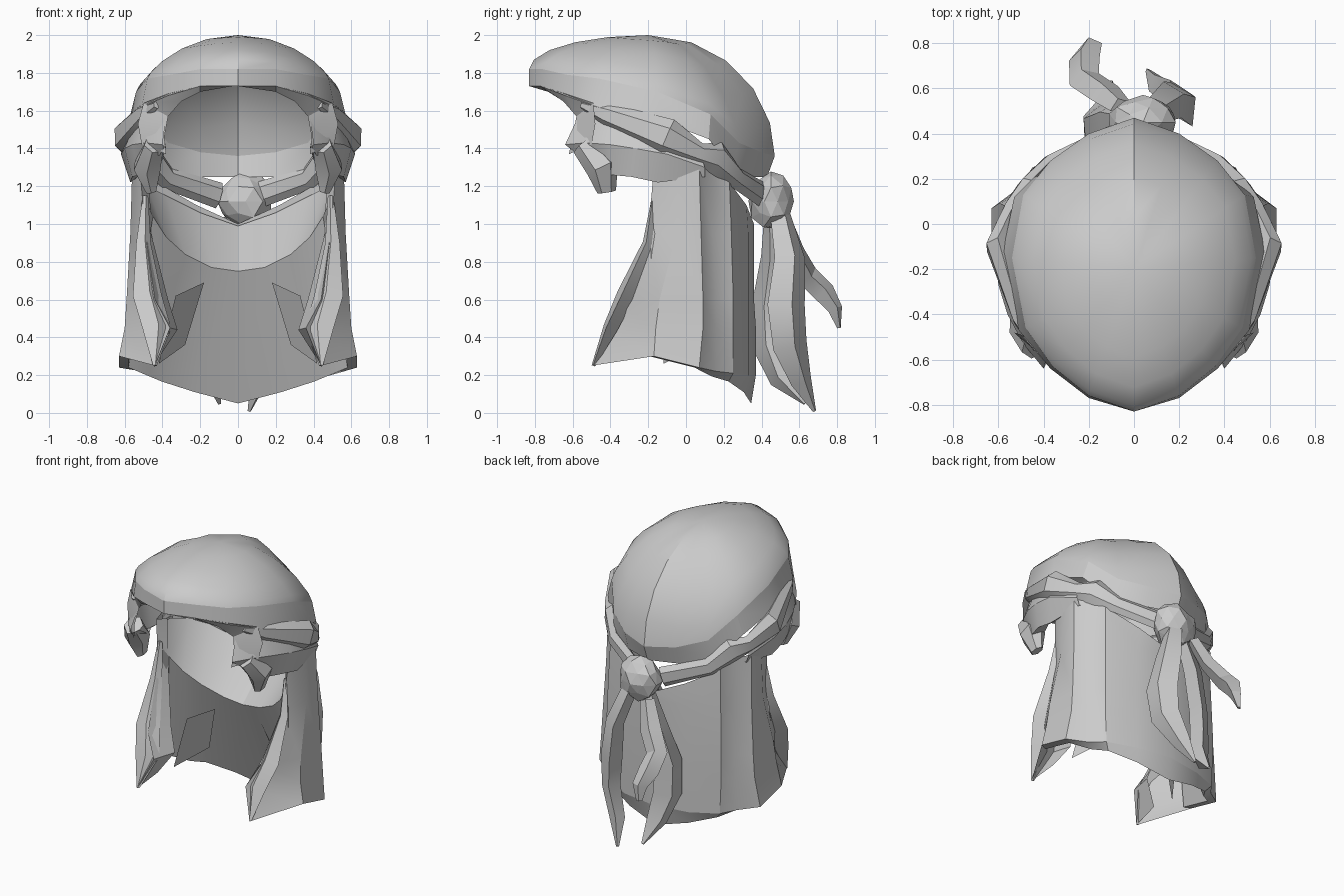
import bpy, bmesh, math
from mathutils import Vector

grey = bpy.data.materials.new("grey")
grey.diffuse_color = (0.6, 0.6, 0.6, 1)


def loft(name, rows, closed=False, caps=False, mirror=False):
    """Skin a list of equally long point rows; mirror adds the -x twin."""
    bm = bmesh.new()
    for s in ((1, -1) if mirror else (1,)):
        vs = [[bm.verts.new((p[0] * s, p[1], p[2])) for p in r] for r in rows]
        n = len(rows[0])
        for a, b in zip(vs, vs[1:]):
            for i in range(n if closed else n - 1):
                j = (i + 1) % n
                bm.faces.new((a[i], a[j], b[j], b[i]))
        if caps:
            bm.faces.new(vs[0])
            bm.faces.new(vs[-1])
    bmesh.ops.remove_doubles(bm, verts=bm.verts, dist=0.0005)
    bmesh.ops.recalc_face_normals(bm, faces=bm.faces)
    me = bpy.data.meshes.new(name)
    bm.to_mesh(me)
    bm.free()
    me.materials.append(grey)
    ob = bpy.data.objects.new(name, me)
    bpy.context.collection.objects.link(ob)
    return ob


def tube(name, path, sizes, axis, mirror=False, sides=6):
    """Angular roll along a path; sizes are (half width along axis, half depth)."""
    pts = [Vector(p) for p in path]
    rows = []
    for i, p in enumerate(pts):
        t = (pts[min(i + 1, len(pts) - 1)] - pts[max(i - 1, 0)]).normalized()
        u = Vector(axis)
        u = (u - t * u.dot(t)).normalized()
        v = t.cross(u)
        a, b = sizes[i]
        rows.append([p + u * a * math.cos(k * math.tau / sides) + v * b * math.sin(k * math.tau / sides)
                     for k in range(sides)])
    return loft(name, rows, True, True, mirror)


def both(row, ring=False):
    """Half row from front to back -> full row around the head."""
    twin = [(-x, y, z) for x, y, z in reversed(row[:-1])]
    return list(row) + (twin[:-1] if ring else twin)


# Cloth cap: a flattened elliptical dome above its lower edge
wide = [(0, -.83, 1.82), (.2, -.76, 1.82), (.36, -.63, 1.79), (.48, -.46, 1.77), (.54, -.15, 1.70),
        (.49, .13, 1.58), (.37, .28, 1.43), (.2, .40, 1.38), (0, .47, 1.36)]
dome = []
for deg in (0, 16, 34, 52, 70, 90):
    r, h = math.cos(math.radians(deg)), math.sin(math.radians(deg))
    dome.append(both([(x * r, -.2 + (y + .2) * r, z + (2 - z) * h ** (1 + 1.1 * x)) for x, y, z in wide], True))
loft("cap", dome, closed=True)

# Wide fold below the cap, bulging at the sides and turned in at the back
rim = [(0, -.83, 1.73), (.2, -.77, 1.73), (.37, -.64, 1.68), (.51, -.47, 1.62), (.58, -.12, 1.54),
       (.53, .12, 1.45), (.39, .25, 1.28), (.2, .36, 1.25), (0, .43, 1.25)]
loft("cap_fold", [both(wide, True), both(rim, True)], closed=True)

# Brow: arched front edge of the face opening
brow_in = [(.38, -.62, 1.37), (.39, -.6, 1.46), (.37, -.58, 1.57), (.30, -.65, 1.65), (.2, -.73, 1.70), (0, -.79, 1.735)]
brow_out = [(.51, -.5, 1.42), (.53, -.48, 1.53), (.50, -.49, 1.64), (.37, -.64, 1.69), (.2, -.77, 1.73), (0, -.83, 1.73)]
loft("brow", [both(brow_in), both(brow_out)])

# Long hair sheet in vertical folds, front edges to the back
hair = [
    [(.47, -.12, 1.3), (.52, -.17, 1.3), (.56, -.04, 1.3), (.56, .07, 1.3), (.48, .14, 1.28), (.43, .23, 1.22), (.22, .32, 1.1), (0, .36, 1.0)],
    [(.46, -.12, .95), (.49, -.2, .95), (.57, -.05, .95), (.57, .08, .95), (.48, .14, .95), (.44, .24, .95), (.24, .33, .95), (0, .36, .95)],
    [(.37, -.22, .6), (.44, -.38, .6), (.59, -.14, .6), (.59, .09, .6), (.49, .16, .6), (.45, .25, .6), (.25, .33, .6), (0, .36, .6)],
    [(.32, -.25, .44), (.36, -.43, .45), (.6, -.16, .45), (.6, .09, .45), (.5, .16, .45), (.45, .25, .45), (.25, .33, .45), (0, .37, .45)],
    [(.42, -.3, .29), (.44, -.5, .25), (.63, -.17, .30), (.63, .07, .24), (.51, .16, .22), (.44, .25, .21), (.25, .33, .2), (0, .37, .2)],
]
loft("long_hair", [both(r) for r in hair])

# Hem of the hair, turned in and dipping toward the back
hem = hair[-1][2:]
hem_low = [(x * .92, y - .025, z - .15 * max(0, 1 - x / .62)) for x, y, z in hem]
loft("hair_hem", [both(hem), both(hem_low)])

# Inner nape: shelf sloping forward from the knot to a curved ridge, then back to the hem
nape_top = [(.53, -.15, 1.25), (.53, .0, 1.24), (.48, .14, 1.2), (.38, .23, 1.15), (.2, .31, 1.06), (0, .34, .99)]
ridge = [(.49, -.18, 1.13), (.45, -.13, 1.04), (.38, -.07, .93), (.28, -.01, .84), (.14, .04, .77), (0, .05, .75)]
loft("nape_shelf", [both(nape_top), both(ridge)])
loft("nape_underside", [both(ridge), both(hem_low)])

# Inner flaps behind the front locks
loft("lock_flap", [[(.33, -.1, .62), (.18, .0, .69)], [(.42, -.12, .26), (.28, .08, .36)]], mirror=True)

# Front locks: a ridge along each front edge of the hair
tube("front_lock", [(.49, -.17, 1.15), (.5, -.2, .9), (.48, -.32, .62), (.43, -.4, .45), (.44, -.49, .25)],
     [(.015, .01), (.04, .03), (.08, .05), (.08, .04), (.01, .01)], (1, -.3, 0), True, 4)

# Twisted band running back to the knot
tube("band", [(.43, -.55, 1.63), (.5, -.42, 1.58), (.6, -.1, 1.46), (.54, .07, 1.37), (.47, .16, 1.35), (.37, .27, 1.24), (.1, .41, 1.15)],
     [(.02, .02), (.06, .04), (.1, .06), (.06, .04), (.09, .05), (.06, .04), (.07, .03)], (0, 0, 1), True)

# Swept hair under the band, with a small curl dipping at the temple
swept = [
    [(.38, -.57, 1.57), (.46, -.5, 1.56), (.52, -.38, 1.54), (.56, -.24, 1.5), (.6, -.1, 1.45), (.55, .08, 1.36)],
    [(.40, -.64, 1.42), (.49, -.53, 1.43), (.56, -.4, 1.42), (.60, -.27, 1.40), (.62, -.1, 1.37), (.56, .1, 1.3)],
    [(.39, -.62, 1.41), (.45, -.48, 1.3), (.52, -.4, 1.26), (.56, -.29, 1.25), (.57, -.15, 1.22), (.54, .1, 1.25)],
    [(.38, -.56, 1.41), (.4, -.45, 1.34), (.44, -.36, 1.3), (.5, -.26, 1.28), (.52, -.14, 1.26), (.5, .1, 1.27)],
]
loft("swept_hair", swept, mirror=True)
tube("temple_curl", [(.44, -.54, 1.42), (.48, -.44, 1.30), (.46, -.42, 1.17)],
     [(.07, .06), (.09, .08), (.05, .03)], (0, 1, 0), True)

# Cloth tails hanging from the knot
tube("left_tail", [(-.02, .46, 1.05), (-.1, .47, .82), (-.17, .44, .57), (-.17, .45, .36), (-.13, .51, .19), (-.1, .63, .05)],
     [(.05, .04), (.08, .06), (.1, .06), (.11, .06), (.08, .05), (.01, .01)], (.5, 1, 0), sides=4)
tube("right_tail", [(.09, .5, 1.05), (.17, .55, .82), (.21, .53, .57), (.2, .55, .36), (.11, .61, .17), (.06, .68, .01)],
     [(.06, .05), (.09, .06), (.11, .07), (.1, .06), (.06, .05), (.01, .01)], (-.5, 1, 0), sides=4)
tube("loose_tail", [(-.06, .52, 1.02), (-.13, .58, .85), (-.22, .64, .73), (-.22, .73, .64), (-.19, .79, .55), (-.2, .81, .45)],
     [(.05, .04), (.07, .05), (.07, .06), (.07, .06), (.05, .04), (.02, .01)], (1, .3, 0), sides=4)

# Smooth surfaces, sharp creases
for ob in bpy.context.scene.objects:
    ob.select_set(True)
    bpy.context.view_layer.objects.active = ob
bpy.ops.object.shade_smooth_by_angle(angle=math.radians(30))

# Knot at the back: faceted lump
bm = bmesh.new()
bmesh.ops.create_icosphere(bm, subdivisions=2, radius=1)
for v in bm.verts:
    k = 1 + .08 * math.sin(5 * v.co.x + 7 * v.co.z + 3 * v.co.y)
    v.co = (.04 + .15 * k * v.co.x, .45 + .12 * k * v.co.y, 1.12 + .15 * k * v.co.z)
me = bpy.data.meshes.new("knot")
bm.to_mesh(me)
bm.free()
me.materials.append(grey)
bpy.context.collection.objects.link(bpy.data.objects.new("knot", me))
